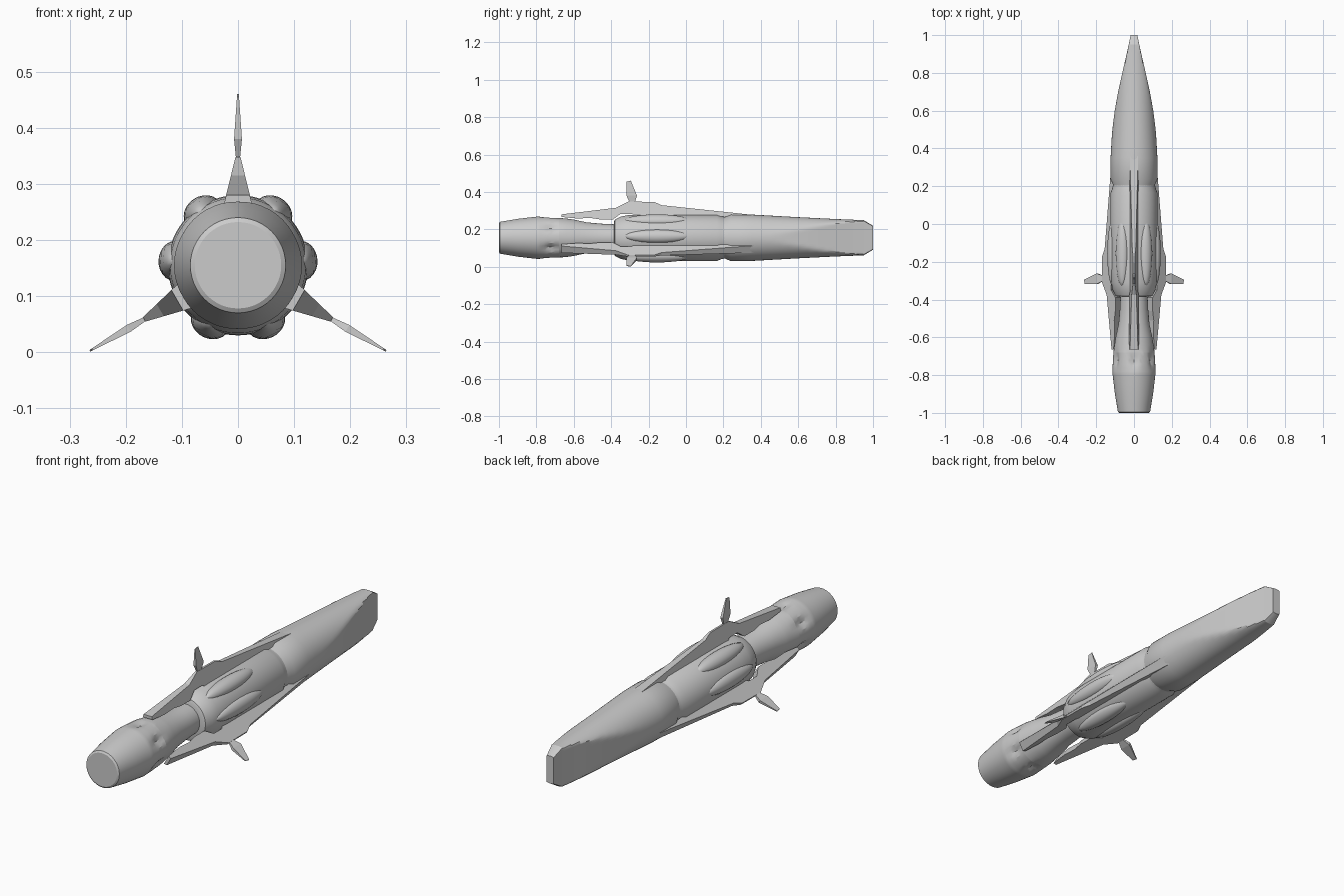
import bpy, bmesh, math
from mathutils import Matrix, Vector

if "Cube" in bpy.data.objects:
    bpy.data.objects.remove(bpy.data.objects["Cube"])

AXIS = 0.155                              # height of the hull axis
FINS = [math.radians(a) for a in (0, 120, 240)]


def finish(name, bm, smooth=None):
    bmesh.ops.recalc_face_normals(bm, faces=bm.faces[:])
    me = bpy.data.meshes.new(name)
    bm.to_mesh(me)
    bm.free()
    ob = bpy.data.objects.new(name, me)
    bpy.context.collection.objects.link(ob)
    if smooth:
        bpy.ops.object.select_all(action='DESELECT')
        ob.select_set(True)
        bpy.context.view_layer.objects.active = ob
        bpy.ops.object.shade_smooth_by_angle(angle=math.radians(smooth))
    return ob


def lerp_table(table, y):
    for (a, r), (b, s) in zip(table, table[1:]):
        if a <= y <= b:
            return r + (s - r) * (y - a) / max(b - a, 1e-9)
    return table[-1][1]


def hull(name, profile, shape=None, fine=(), seg=48, smooth=25):
    """Turned body along y; shape(x, z, y, angle) may reshape each point."""
    ys = sorted({p[0] for p in profile} | set(fine))
    bm = bmesh.new()
    rings = []
    for y in ys:
        r = lerp_table(profile, y)
        ring = []
        for i in range(seg):
            a = 2 * math.pi * i / seg
            x, z = r * math.cos(a), r * math.sin(a)
            if shape:
                x, z = shape(x, z, y, a)
            ring.append(bm.verts.new((x, y, AXIS + z)))
        rings.append(ring)
    for p, q in zip(rings, rings[1:]):
        for i in range(seg):
            j = (i + 1) % seg
            bm.faces.new((p[i], p[j], q[j], q[i]))
    bm.faces.new(rings[0])
    bm.faces.new(rings[-1])
    return finish(name, bm, smooth)


# engine with a ring of six shallow dents
def dents(x, z, y, a):
    d = (a - math.pi / 6 + math.pi / 6) % (math.pi / 3) - math.pi / 6
    k = 1 - 0.13 * math.exp(-(d / 0.17) ** 2 - ((y + 0.72) / 0.04) ** 2)
    return x * k, z * k


hull("engine", [(-1, 0.077), (-0.995, 0.085), (-0.90, 0.101), (-0.79, 0.114), (-0.75, 0.113),
                (-0.68, 0.109), (-0.60, 0.097), (-0.53, 0.082), (-0.45, 0.075), (-0.34, 0.070)],
     dents, [-0.84 + 0.02 * i for i in range(13)])

# middle body with rounded rear shoulder
hull("middle_body", [(-0.385, 0.085), (-0.38, 0.098), (-0.35, 0.113), (-0.31, 0.121),
                     (-0.25, 0.124), (0.165, 0.124), (0.19, 0.114), (0.21, 0.111)])

# nose: a cone pinched sideways into a chisel tip
WIDTH = [(0.19, 0.14), (0.35, 0.128), (0.48, 0.117), (0.60, 0.102), (0.70, 0.084),
         (0.80, 0.062), (0.90, 0.039), (0.95, 0.028), (1.0, 0.018)]


def pinch(x, z, y, a):
    w = lerp_table(WIDTH, y)
    return max(-w, min(w, x)), z


hull("nose", [(0.19, 0.111), (0.21, 0.112), (0.24, 0.125), (0.35, 0.124), (0.60, 0.110),
              (0.80, 0.100), (0.95, 0.094), (1.0, 0.064)],
     pinch, [0.35 + 0.05 * i for i in range(13)], seg=64)

# long pods on the middle body, a pair beside each fin
for n, f in enumerate(FINS):
    for side in (-1, 1):
        bm = bmesh.new()
        bmesh.ops.create_uvsphere(bm, u_segments=24, v_segments=12, radius=1)
        m = (Matrix.Translation((0, 0, AXIS)) @ Matrix.Rotation(f + side * math.radians(34), 4, 'Y')
             @ Matrix.Translation((0, -0.155, 0.112)) @ Matrix.Diagonal((0.036, 0.175, 0.030, 1)))
        bmesh.ops.transform(bm, matrix=m, verts=bm.verts[:])
        finish(f"pod_{n}_{side}", bm, 60)


def plate(name, outline, thick, angle):
    """Plate from (y, radius) outline; thick(radius) is its half thickness."""
    bm = bmesh.new()
    rot = Matrix.Translation((0, 0, AXIS)) @ Matrix.Rotation(angle, 4, 'Y')
    sides = [[bm.verts.new(rot @ Vector((s * thick(r), y, r))) for y, r in outline]
             for s in (-1, 1)]
    n = len(outline)
    for s in sides:
        bm.faces.new(s)
    for i in range(n):
        j = (i + 1) % n
        bm.faces.new((sides[0][i], sides[0][j], sides[1][j], sides[1][i]))
    return finish(name, bm)


# three long fins, each tipped by a small blade
FIN = [(0.36, 0.122), (-0.13, 0.174), (-0.17, 0.192), (-0.31, 0.193), (-0.375, 0.160),
       (-0.665, 0.125), (-0.665, 0.111), (-0.58, 0.103), (-0.51, 0.106), (-0.46, 0.098),
       (-0.39, 0.098), (-0.35, 0.128), (-0.29, 0.128), (-0.27, 0.112), (0.15, 0.112), (0.36, 0.115)]
BLADE_LOW = [(-0.30, 0.185), (-0.275, 0.185), (-0.262, 0.225), (-0.318, 0.225)]
BLADE_TOP = [(-0.318, 0.225), (-0.262, 0.225), (-0.295, 0.305), (-0.318, 0.300)]
for n, f in enumerate(FINS):
    plate(f"fin_{n}", FIN, lambda r: 0.004 + 0.022 * (0.195 - r) / 0.09, f)
    plate(f"blade_root_{n}", BLADE_LOW, lambda r: 0.003 + 0.004 * (r - 0.185) / 0.04, f)
    plate(f"blade_tip_{n}", BLADE_TOP, lambda r: 0.007 - 0.0055 * (r - 0.225) / 0.08, f)
